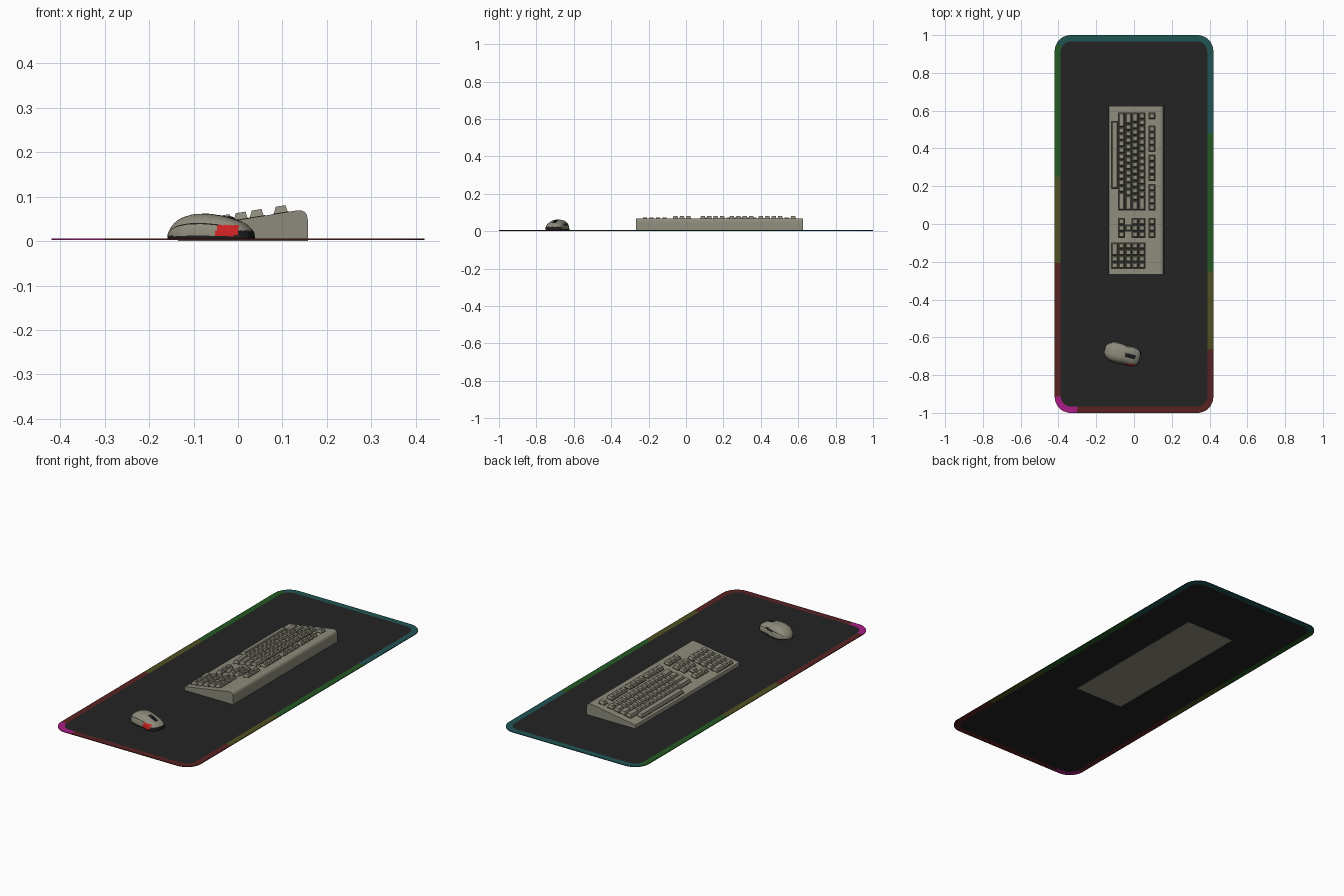
import bpy, bmesh, math
from mathutils import Matrix

if "Cube" in bpy.data.objects:
    bpy.data.objects.remove(bpy.data.objects["Cube"])


def mat(name, r, g, b):
    m = bpy.data.materials.new(name)
    m.diffuse_color = (r, g, b, 1)
    m.use_nodes = True
    m.node_tree.nodes["Principled BSDF"].inputs["Base Color"].default_value = m.diffuse_color
    return m


BEIGE = mat("warm_grey", 0.27, 0.26, 0.20)
BLACK = mat("black", 0.012, 0.012, 0.012)
WELL = mat("key_gap_grey", 0.05, 0.048, 0.038)
PAD = mat("mat_charcoal", 0.017, 0.017, 0.017)
TEAL = mat("teal", 0.015, 0.09, 0.09)
GREEN = mat("green", 0.017, 0.10, 0.017)
OLIVE = mat("olive", 0.08, 0.08, 0.016)
MAROON = mat("maroon", 0.10, 0.016, 0.016)
MAGENTA = mat("magenta", 0.40, 0.012, 0.24)
RED = mat("bright_red", 0.60, 0.016, 0.016)


def finish(bm, name, mats, smooth=None):
    bmesh.ops.recalc_face_normals(bm, faces=bm.faces[:])
    me = bpy.data.meshes.new(name)
    bm.to_mesh(me)
    bm.free()
    for m in mats:
        me.materials.append(m)
    ob = bpy.data.objects.new(name, me)
    bpy.context.collection.objects.link(ob)
    if smooth:
        bpy.ops.object.select_all(action='DESELECT')
        ob.select_set(True)
        bpy.context.view_layer.objects.active = ob
        bpy.ops.object.shade_smooth_by_angle(angle=math.radians(smooth))
    return ob


# ---- desk mat with coloured border ----
def outline(hx, hy, r):
    pts = []
    corners = [(1, 1, 0), (-1, 1, 90), (-1, -1, 180), (1, -1, 270)]
    for i, (sx, sy, a0) in enumerate(corners):
        for k in range(13):
            a = math.radians(a0 + 90 * k / 12)
            pts.append((sx * (hx - r) + r * math.cos(a), sy * (hy - r) + r * math.sin(a)))
        # subdivided straight run to the next corner
        nx, ny, na = corners[(i + 1) % 4]
        a = math.radians(na)
        ex, ey = nx * (hx - r) + r * math.cos(a), ny * (hy - r) + r * math.sin(a)
        px, py = pts[-1]
        n = 20 if i % 2 == 0 else 80
        pts += [(px + (ex - px) * k / n, py + (ey - py) * k / n) for k in range(1, n)]
    return pts


def border_colour(x, y):
    if y < -0.91 and x < -0.29:
        return 5
    if y > 0.955:
        return 1
    cuts = (0.49, -0.25, -0.66) if x > 0 else (0.955, 0.245, -0.215)
    return 1 + sum(y < c for c in cuts)


bm = bmesh.new()
outer, inner = outline(0.42, 1.0, 0.085), outline(0.388, 0.967, 0.055)
loops = [[bm.verts.new((x, y, z)) for x, y in pts]
         for pts, z in ((inner, 0.002), (outer, 0.002), (outer, 0.006), (inner, 0.006))]
for a, b in zip(loops, loops[1:]):
    for i in range(len(a)):
        j = (i + 1) % len(a)
        f = bm.faces.new((a[i], a[j], b[j], b[i]))
        f.material_index = border_colour((outer[i][0] + outer[j][0]) / 2,
                                         (outer[i][1] + outer[j][1]) / 2)
bm.faces.new(loops[0])
bm.faces.new(loops[3])
finish(bm, "desk_mat", [PAD, TEAL, GREEN, OLIVE, MAROON, MAGENTA])

# ---- keyboard case: wedge profile extruded along y ----
Y0, Y1 = -0.267, 0.626
profile = [(-0.135, 0), (-0.135, 0.021), (-0.133, 0.025), (-0.128, 0.027), (0.132, 0.069),
           (0.142, 0.069), (0.150, 0.066), (0.155, 0.059), (0.157, 0.049), (0.158, 0)]
bm = bmesh.new()
ends = [[bm.verts.new((x, y, z)) for x, z in profile] for y in (Y0, Y1)]
for i in range(len(profile)):
    j = (i + 1) % len(profile)
    bm.faces.new((ends[0][i], ends[0][j], ends[1][j], ends[1][i]))
bm.faces.new(ends[0])
bm.faces.new(ends[1])
finish(bm, "keyboard_case", [BEIGE], 35)


def deck(x):
    return 0.027 + (x + 0.128) * 0.1615


def block(bm, x0, x1, y0, y1, h, taper=0.0):
    """Tapered block standing on the sloping deck."""
    rings = []
    for t, dz in ((0, -0.001), (taper, h)):
        rings.append([bm.verts.new((x, y, deck(x) + dz)) for x, y in
                      ((x0 + t, y0 + t), (x1 - t, y0 + t), (x1 - t, y1 - t), (x0 + t, y1 - t))])
    a, b = rings
    for i in range(4):
        bm.faces.new((a[i], a[(i + 1) % 4], b[(i + 1) % 4], b[i]))
    bm.faces.new(b)
    bm.faces.new(a)


# ---- key groups: (row x, start y, key widths, negative = gap) ----
U = 0.0345
R = [0.096, 0.042, 0.006, -0.030, -0.066, -0.102]
L, N, P = 0.590, 0.030, -0.098
groups = {
    "function_keys": [(R[0], L, [1, -1] + [1] * 4 + [-.5] + [1] * 4 + [-.5] + [1] * 4)],
    "main_keys": [(R[1], L, [1] * 13 + [2]), (R[2], L, [1.5] + [1] * 12 + [1.5]),
                  (R[3], L, [1.75] + [1] * 11 + [2.25]), (R[4], L, [2.25] + [1] * 10 + [2.75])],
    "space_bar": [(R[5], L - 1.3 * U, [10.4])],
    "system_keys": [(R[0], N, [1] * 3)],
    "navigation_keys": [(R[1], N, [1] * 3), (R[2], N, [1] * 3)],
    "arrow_keys": [(R[3], N, [-1, 1]), (R[4], N, [1] * 3)],
    "number_pad_keys": [(x, P, [1] * 4) for x in R[1:5]] + [(R[5], P, [2, 1, 1])],
}
wells = bmesh.new()
for name, rows in groups.items():
    bm = bmesh.new()
    for x, y, widths in rows:
        for w in widths:
            end = y - abs(w) * U
            if w > 0:
                block(bm, x - 0.016, x + 0.016, end + 0.0018, y - 0.0018, 0.016, 0.005)
                block(wells, x - 0.0185, x + 0.0185, end - 0.001, y + 0.001, 0.001)
            y = end
    finish(bm, name, [BEIGE])
finish(wells, "key_gaps", [WELL])

# ---- mouse: lofted shell, coloured by region ----
HALF, BASE, NS, NA = 0.096, 0.006, 48, 48
HEIGHT = [(-1, .020), (-.9, .037), (-.7, .052), (-.4, .061), (-.05, .062),
          (.3, .057), (.6, .049), (.85, .039), (1, .024)]
WIDTH = [(-1, .016), (-.9, .036), (-.6, .052), (-.2, .056), (.2, .051),
         (.6, .051), (.85, .045), (1, .028)]


def stations(table):
    vals = []
    for i in range(NS + 1):
        t = -1 + 2 * i / NS
        for (a, va), (b, vb) in zip(table, table[1:]):
            if t <= b + 1e-6:
                vals.append(va + (vb - va) * (t - a) / (b - a))
                break
    for _ in range(3):
        vals = [vals[0]] + [(vals[i - 1] + 2 * vals[i] + vals[i + 1]) / 4
                            for i in range(1, NS)] + [vals[-1]]
    return vals


def mouse_colour(c, k):
    t, v, z = c.x / HALF, c.y, c.z
    if z < 0.012 or (t > 0.78 and z < 0.024):
        return 1                                   # dark skirt and nose
    if abs(v) < 0.010 and 0.18 < t < 0.75 and z > 0.03:
        return 1                                   # wheel slot
    if v < 0 and 0.32 + (0.036 - z) * -4 < t < 0.78 and z < 0.036:
        return 2                                   # red side panel
    if v > 0.02 and -0.3 < t < 0.35 and 0.032 < z < 0.041:
        return 1                                   # thumb buttons
    if k in (8, NA - 9) and -0.9 < t < 0.75:
        return 1                                   # side seams
    return 0


bm = bmesh.new()
rings = []
for i, (h, w) in enumerate(zip(stations(HEIGHT), stations(WIDTH))):
    ring = []
    for k in range(NA + 1):
        a = math.pi * k / NA
        c, s = math.cos(a), max(math.sin(a), 0)
        ring.append(bm.verts.new((HALF * (-1 + 2 * i / NS), w * math.copysign(abs(c) ** 0.75, c),
                                  BASE + (h - BASE) * s ** 0.8)))
    rings.append(ring)
for a, b in zip(rings, rings[1:]):
    for k in range(NA):
        f = bm.faces.new((a[k], a[k + 1], b[k + 1], b[k]))
        f.material_index = mouse_colour(f.calc_center_median(), k)
    bm.faces.new((a[0], b[0], b[NA], a[NA])).material_index = 1
bm.faces.new(rings[0])
bm.faces.new(rings[-1]).material_index = 1
place = Matrix.Translation((-0.062, -0.688, 0)) @ Matrix.Rotation(math.radians(-15), 4, 'Z')
finish(bm, "mouse_shell", [BEIGE, BLACK, RED], 45).matrix_world = place

# ---- scroll wheel ----
bm = bmesh.new()
bmesh.ops.create_cone(bm, cap_ends=True, segments=24, radius1=0.014, radius2=0.014, depth=0.010,
                      matrix=Matrix.Translation((0.045, 0, 0.042)) @ Matrix.Rotation(math.pi / 2, 4, 'X'))
finish(bm, "scroll_wheel", [BLACK], 40).matrix_world = place
